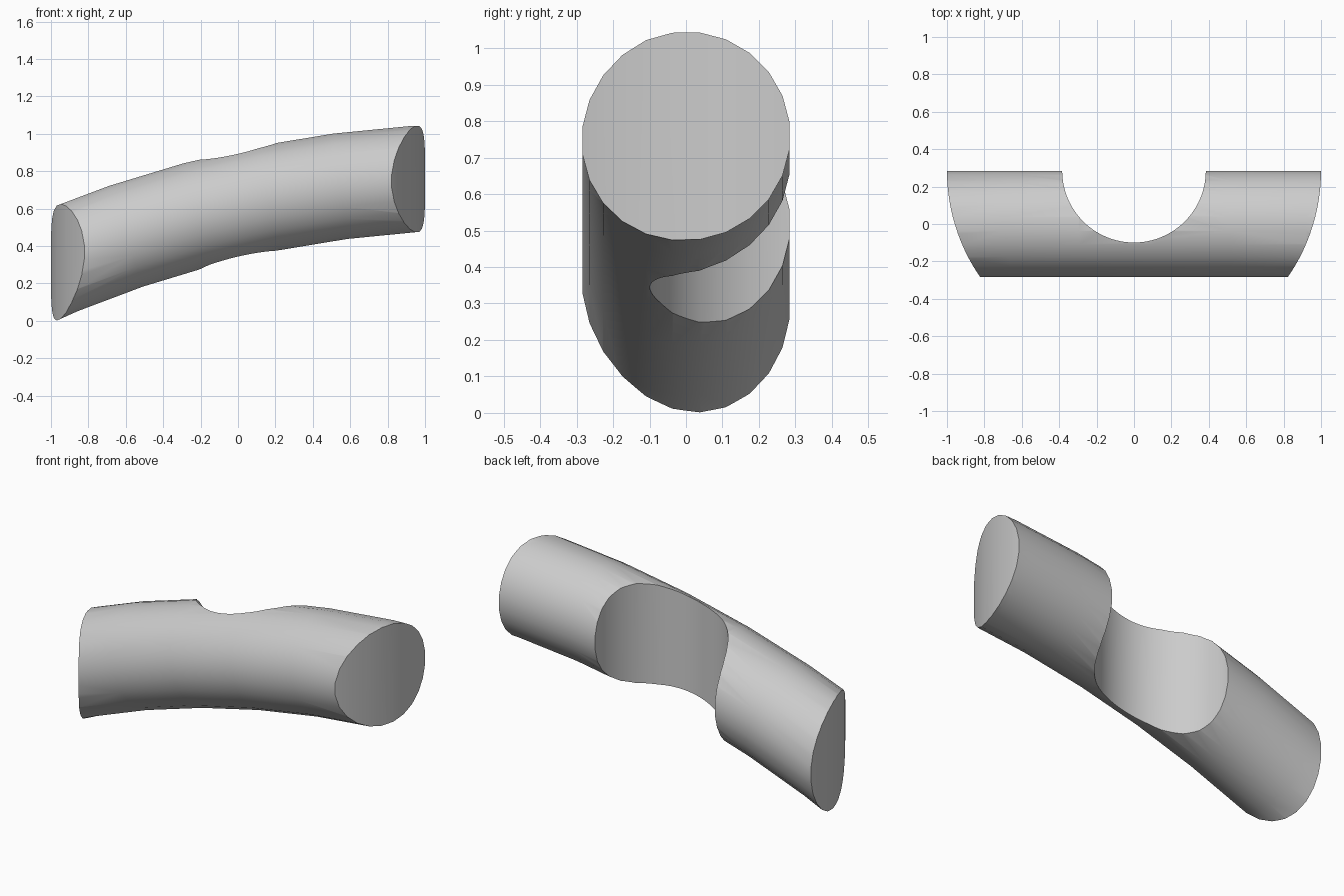
import bpy, bmesh, math

if "Cube" in bpy.data.objects:
    bpy.data.objects.remove(bpy.data.objects["Cube"])

HALF = 0.284                            # half width of the tube
TUBE_R = HALF / math.cos(math.pi / 24)  # 24-sided section, flats on the sides
BEND_R, BEND_X, BEND_Z = 6.0, 1.33, -5.229
SIDES = 24

grey = bpy.data.materials.new("grey")
grey.diffuse_color = (0.6, 0.6, 0.6, 1)
grey.use_nodes = True
grey.node_tree.nodes["Principled BSDF"].inputs["Base Color"].default_value = grey.diffuse_color


def add_object(name, bm):
    bmesh.ops.recalc_face_normals(bm, faces=bm.faces)
    mesh = bpy.data.meshes.new(name)
    bm.to_mesh(mesh)
    bm.free()
    obj = bpy.data.objects.new(name, mesh)
    bpy.context.collection.objects.link(obj)
    mesh.materials.append(grey)
    return obj


def upright_cylinder(name, radius, segments):
    bm = bmesh.new()
    bmesh.ops.create_cone(bm, cap_ends=True, segments=segments,
                          radius1=radius, radius2=radius, depth=4)
    obj = add_object(name, bm)
    obj.location = (0, HALF + 0.001, 0.5)
    obj.hide_render = True
    return obj


# Tube swept along a shallow arc
bm = bmesh.new()
rings = []
for i in range(8):
    a = math.radians(26.25 - 3.75 * i)
    ring = []
    for k in range(SIDES):
        t = 2 * math.pi * (k + 0.5) / SIDES
        r = BEND_R + TUBE_R * math.cos(t)
        ring.append(bm.verts.new((BEND_X - r * math.sin(a),
                                  TUBE_R * math.sin(t),
                                  BEND_Z + r * math.cos(a))))
    rings.append(ring)
for a, b in zip(rings, rings[1:]):
    for k in range(SIDES):
        n = (k + 1) % SIDES
        bm.faces.new((a[k], a[n], b[n], b[k]))
bm.faces.new(rings[0])
bm.faces.new(rings[-1])
tube = add_object("curved_tube", bm)

# Rounded ends and the round notch at the back
cutters = [(upright_cylinder("end_trim", 1.0, 128), 'INTERSECT'),
           (upright_cylinder("notch_cutter", 0.384, 96), 'DIFFERENCE')]
bpy.context.view_layer.objects.active = tube
tube.select_set(True)
for cutter, operation in cutters:
    mod = tube.modifiers.new(cutter.name, 'BOOLEAN')
    mod.object = cutter
    mod.operation = operation
    mod.solver = 'EXACT'
    bpy.ops.object.modifier_apply(modifier=mod.name)
for cutter, _ in cutters:
    bpy.data.objects.remove(cutter)

# Smooth surfaces with crisp cut edges
bpy.ops.object.shade_smooth_by_angle(angle=math.radians(30))
